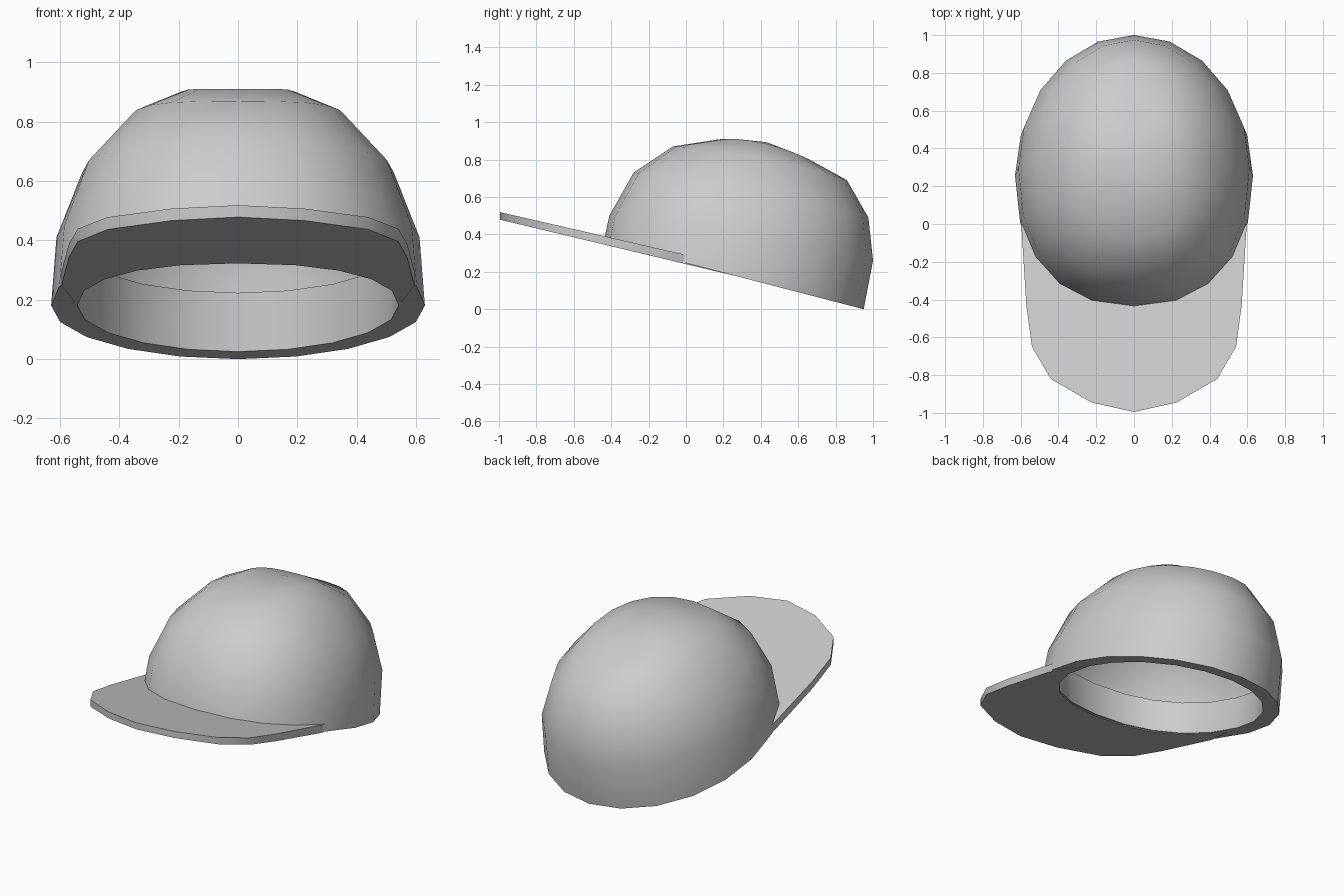
import bpy, bmesh, math

if "Cube" in bpy.data.objects:
    bpy.data.objects.remove(bpy.data.objects["Cube"])

SIDES = 20

grey = bpy.data.materials.new("grey_cloth")
grey.use_nodes = True
colour = (0.6, 0.6, 0.6, 1)
grey.diffuse_color = colour
grey.node_tree.nodes["Principled BSDF"].inputs["Base Color"].default_value = colour


def ring(front, back, width, bulge=0.0, scale=1.0, lift=0.0):
    """Tilted oval through a front and a back (y, z) point."""
    cy, cz = (front[0] + back[0]) / 2, (front[1] + back[1]) / 2
    ry, rz = (back[0] - front[0]) / 2, (back[1] - front[1]) / 2
    points = []
    for i in range(SIDES):
        a = 2 * math.pi * i / SIDES
        c, s = math.cos(a), math.sin(a)
        # the front half is a little fuller than the back
        power = 0.88 if s < 0 else 1.0
        t = math.copysign(abs(s) ** power, s) * scale
        x = math.copysign(abs(c) ** power, c) * width * scale
        points.append((x, cy + ry * t, cz + rz * t + bulge * c * c + lift))
    return points


def finish(name, bm, angle):
    bmesh.ops.recalc_face_normals(bm, faces=bm.faces)
    mesh = bpy.data.meshes.new(name)
    bm.to_mesh(mesh)
    bm.free()
    mesh.materials.append(grey)
    obj = bpy.data.objects.new(name, mesh)
    bpy.context.collection.objects.link(obj)
    bpy.ops.object.select_all(action='DESELECT')
    obj.select_set(True)
    bpy.context.view_layer.objects.active = obj
    bpy.ops.object.shade_smooth_by_angle(angle=math.radians(angle))
    return obj


def bridge(bm, a, b, closed=True):
    n = len(a)
    for i in range(n if closed else n - 1):
        j = (i + 1) % n
        bm.faces.new((a[i], a[j], b[j], b[i]))


# Crown: inner sweatband, flat rim, then the dome up to its pole
rim = ((-0.44, 0.361), (0.95, 0.0), 0.63)
rings = [
    ring(*rim, scale=0.87, lift=0.2),
    ring(*rim, scale=0.86),
    ring(*rim),
    ring((-0.41, 0.50), (1.0, 0.26), 0.612, 0.03),
    ring((-0.28, 0.73), (0.975, 0.49), 0.525, 0.02),
    ring((-0.07, 0.87), (0.86, 0.69), 0.36, 0.03),
    ring((0.19, 0.91), (0.66, 0.80), 0.2, 0.03),
]
bm = bmesh.new()
loops = [[bm.verts.new(p) for p in r] for r in rings]
for low, high in zip(loops, loops[1:]):
    bridge(bm, low, high)
pole = bm.verts.new((0, 0.43, 0.893))
for i in range(SIDES):
    bm.faces.new((loops[-1][i], loops[-1][(i + 1) % SIDES], pole))
finish("crown", bm, 50)

# Brim: a tilted plate from the front half of the rim to the peak outline
half = [(0.615, 0.08), (0.595, -0.03), (0.57, -0.43), (0.54, -0.65), (0.44, -0.82), (0.225, -0.945)]
half = half[1:]
outline = [(-x, y) for x, y in half] + [(0, -0.995)] + [(x, y) for x, y in reversed(half)]


def top(y):
    return 0.29 - 0.23 * y


def bottom(y):
    return 0.241 - 0.239 * y


inner_low = ring(*rim, scale=0.86)[SIDES // 2:] + ring(*rim, scale=0.86)[:1]
inner_high = ring(*rim, scale=0.93)[SIDES // 2:] + ring(*rim, scale=0.93)[:1]
bm = bmesh.new()
low_in = [bm.verts.new((x, y, bottom(y))) for x, y, z in inner_low]
high_in = [bm.verts.new((x, y, top(y))) for x, y, z in inner_high]
low_out = [bm.verts.new((x, y, bottom(y))) for x, y in outline]
high_out = [bm.verts.new((x, y, top(y))) for x, y in outline]
strips = [low_in, low_out, high_out, high_in]
for a, b in zip(strips, strips[1:] + strips[:1]):
    bridge(bm, a, b, closed=False)
for k in (0, -1):
    bm.faces.new([s[k] for s in strips])
finish("brim", bm, 30)
